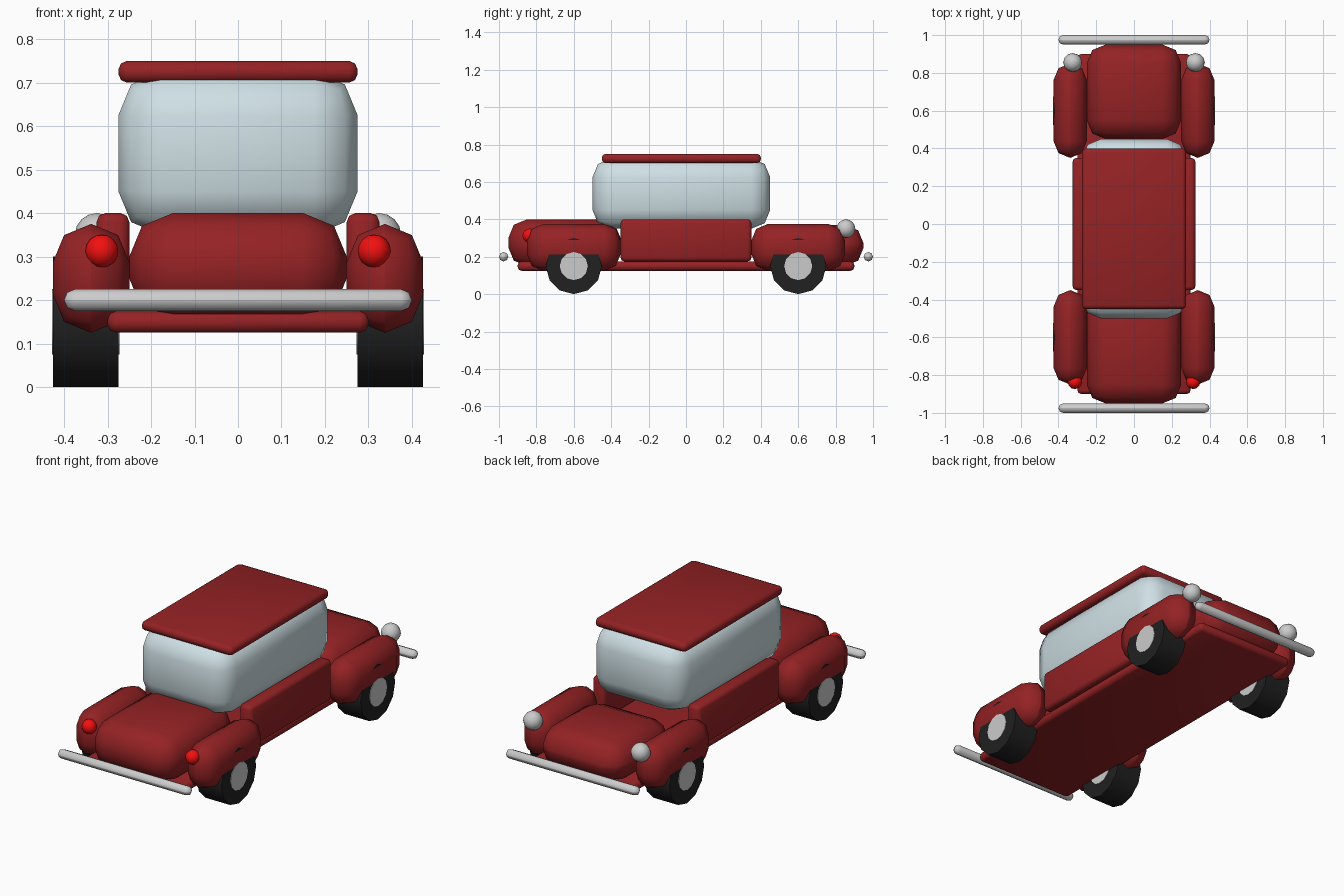
import bpy, bmesh
from math import radians, pi
from mathutils import Matrix

if "Cube" in bpy.data.objects:
    bpy.data.objects.remove(bpy.data.objects["Cube"])


def material(name, rgb):
    m = bpy.data.materials.new(name)
    m.diffuse_color = (*rgb, 1)
    m.use_nodes = True
    m.node_tree.nodes["Principled BSDF"].inputs["Base Color"].default_value = m.diffuse_color
    return m


PAINT = material("paint", (0.30, 0.016, 0.018))
GLASS = material("glass", (0.62, 0.74, 0.78))
RUBBER = material("rubber", (0.015, 0.015, 0.015))
LAMP = material("lamp_red", (0.9, 0.005, 0.005))


def finish(name, bm, loc, mat):
    me = bpy.data.meshes.new(name)
    bmesh.ops.recalc_face_normals(bm, faces=bm.faces)
    bm.to_mesh(me)
    bm.free()
    ob = bpy.data.objects.new(name, me)
    ob.location = loc
    bpy.context.collection.objects.link(ob)
    if mat:
        me.materials.append(mat)
    bpy.ops.object.select_all(action='DESELECT')
    ob.select_set(True)
    bpy.context.view_layer.objects.active = ob
    bpy.ops.object.shade_smooth_by_angle(angle=radians(50))
    return ob


def rounded_box(name, xr, yr, zr, bevel, mat=None):
    """Box given by its x, y, z ranges, with a two-step bevel on every edge."""
    size = [b - a for a, b in (xr, yr, zr)]
    loc = [(a + b) / 2 for a, b in (xr, yr, zr)]
    bm = bmesh.new()
    bmesh.ops.create_cube(bm, size=1)
    bmesh.ops.scale(bm, vec=size, verts=bm.verts)
    bmesh.ops.bevel(bm, geom=bm.edges[:], offset=min(bevel, min(size) * 0.498),
                    offset_type='OFFSET', segments=2, profile=0.5,
                    affect='EDGES', clamp_overlap=True)
    return finish(name, bm, loc, mat)


def disc(name, loc, radius, width, mat=None):
    """Twelve-sided cylinder lying along x."""
    bm = bmesh.new()
    bmesh.ops.create_cone(bm, cap_ends=True, segments=12, radius1=radius,
                          radius2=radius, depth=width,
                          matrix=Matrix.Rotation(pi / 2, 4, 'Y'))
    return finish(name, bm, loc, mat)


def ball(name, loc, radius, mat=None):
    bm = bmesh.new()
    bmesh.ops.create_uvsphere(bm, u_segments=12, v_segments=8, radius=radius)
    return finish(name, bm, loc, mat)


def span(side, a, b):
    return tuple(sorted((side * a, side * b)))


# Central body
rounded_box("chassis", (-0.30, 0.30), (-0.90, 0.90), (0.125, 0.175), 0.02, PAINT)
rounded_box("front_hood", (-0.25, 0.25), (-0.95, -0.35), (0.15, 0.40), 0.1, PAINT)
rounded_box("rear_deck", (-0.25, 0.25), (0.45, 0.95), (0.15, 0.37), 0.1, PAINT)
rounded_box("cabin_glass", (-0.275, 0.275), (-0.50, 0.45), (0.35, 0.725), 0.1, GLASS)
rounded_box("roof", (-0.275, 0.275), (-0.45, 0.40), (0.70, 0.75), 0.02, PAINT)

# Bumpers
for end, y in (("front", -1), ("rear", 1)):
    rounded_box(end + "_bumper", (-0.40, 0.40), span(y, 0.95, 1.0),
                (0.175, 0.225), 0.025)

# Mirrored side parts
for side, sx in (("left", -1), ("right", 1)):
    rounded_box(side + "_door", span(sx, 0.25, 0.325), (-0.35, 0.35),
                (0.175, 0.40), 0.02, PAINT)
    ball(side + "_headlight", (sx * 0.325, 0.855, 0.35), 0.05)
    ball(side + "_tail_lamp", (sx * 0.313, -0.836, 0.313), 0.038, LAMP)
    for end, sy in (("front", -1), ("rear", 1)):
        tag = f"{end}_{side}"
        rounded_box(tag + "_fender", span(sx, 0.25, 0.4255), span(sy, 0.35, 0.85),
                    (0.125, 0.375), 0.1, PAINT)
        disc(tag + "_tyre", (sx * 0.35, sy * 0.6, 0.15), 0.15, 0.15, RUBBER)
        disc(tag + "_hub", (sx * 0.35, sy * 0.6, 0.15), 0.075, 0.156)
